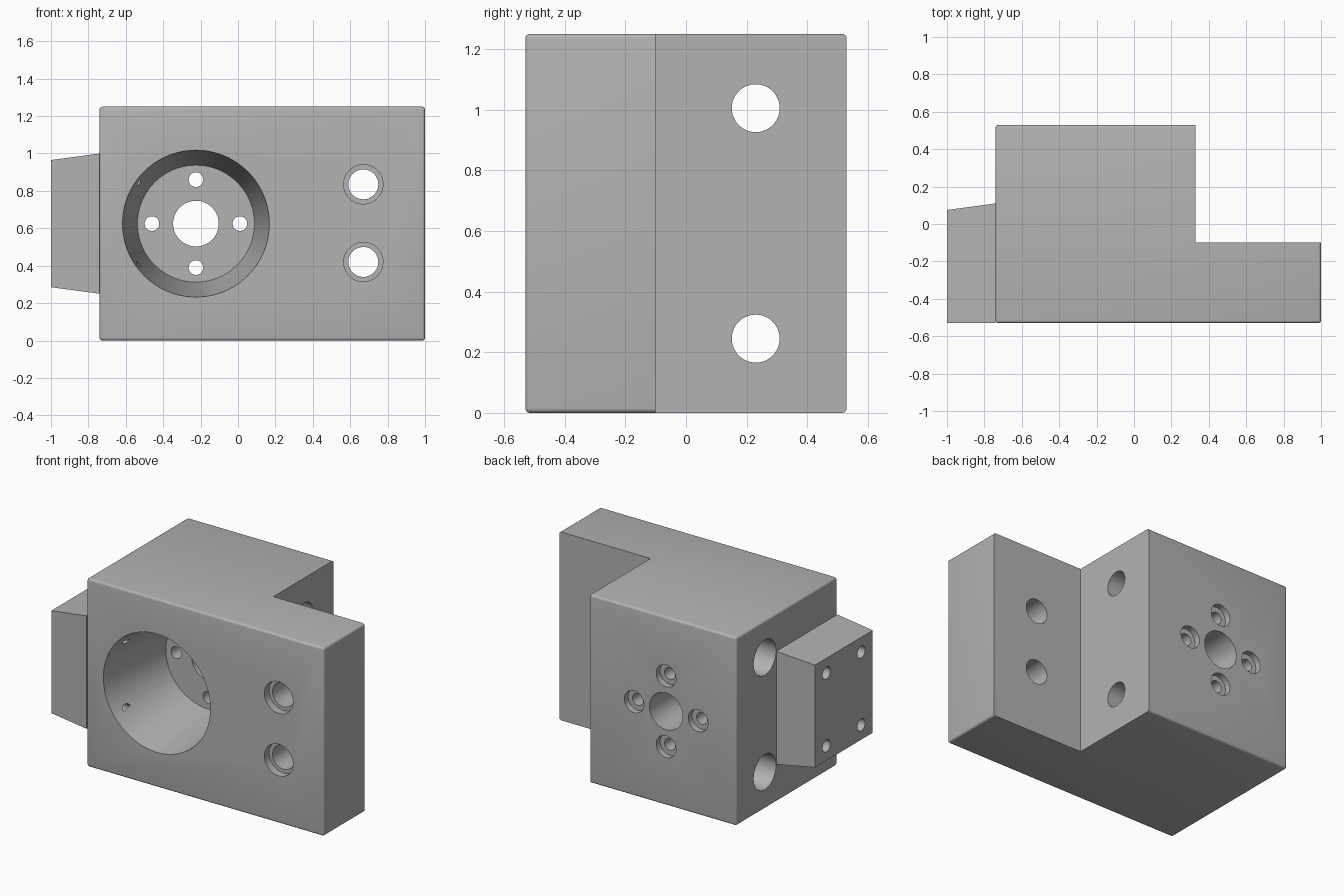
import bpy, bmesh, math
from mathutils import Vector, Matrix

old = bpy.data.objects.get("Cube")
if old:
    bpy.data.objects.remove(old, do_unlink=True)

grey = bpy.data.materials.new("machined grey")
grey.use_nodes = True
colour = (0.45, 0.45, 0.45, 1)
grey.diffuse_color = colour
grey.node_tree.nodes["Principled BSDF"].inputs["Base Color"].default_value = colour

LEFT, RIGHT, STEP_X = -0.74, 1.0, 0.33
FRONT, BACK, STEP_Y = -0.53, 0.53, -0.10
HEIGHT, EDGE = 1.25, 0.015
BORE_X, BORE_Z = -0.225, 0.625


def add_object(name, bm):
    bmesh.ops.recalc_face_normals(bm, faces=bm.faces)
    mesh = bpy.data.meshes.new(name)
    bm.to_mesh(mesh)
    bm.free()
    mesh.materials.append(grey)
    obj = bpy.data.objects.new(name, mesh)
    bpy.context.collection.objects.link(obj)
    return obj


def hole_cutter(name, axis, x, y, z, profile, sides=48):
    """Closed turned solid; profile lists (position along axis, radius)."""
    bm = bmesh.new()
    rings = []
    for along, radius in profile:
        ring = []
        for i in range(sides):
            a = math.tau * i / sides
            u, v = radius * math.cos(a), radius * math.sin(a)
            co = (along, y + u, z + v) if axis == "X" else (x + u, along, z + v)
            ring.append(bm.verts.new(co))
        rings.append(ring)
    for a, b in zip(rings, rings[1:]):
        for i in range(sides):
            j = (i + 1) % sides
            bm.faces.new((a[i], a[j], b[j], b[i]))
    bm.faces.new(rings[0])
    bm.faces.new(rings[-1])
    obj = add_object(name, bm)
    obj.hide_render = True
    return obj


def cut_and_shade(obj, cutters):
    for cutter in cutters:
        mod = obj.modifiers.new(cutter.name, "BOOLEAN")
        mod.object = cutter
        mod.solver = "EXACT"
    bpy.context.view_layer.update()
    graph = bpy.context.evaluated_depsgraph_get()
    mesh = bpy.data.meshes.new_from_object(obj.evaluated_get(graph))
    obj.modifiers.clear()
    obj.data = mesh
    bpy.ops.object.select_all(action="DESELECT")
    obj.select_set(True)
    bpy.context.view_layer.objects.active = obj
    bpy.ops.object.shade_smooth_by_angle(angle=math.radians(30))


# L-shaped block
bm = bmesh.new()
outline = [(LEFT, FRONT), (RIGHT, FRONT), (RIGHT, STEP_Y),
           (STEP_X, STEP_Y), (STEP_X, BACK), (LEFT, BACK)]
base = bm.faces.new([bm.verts.new((x, y, 0)) for x, y in outline])
top = bmesh.ops.extrude_face_region(bm, geom=[base])["geom"]
bmesh.ops.translate(bm, vec=(0, 0, HEIGHT),
                    verts=[v for v in top if isinstance(v, bmesh.types.BMVert)])


# Rounded outer edges; the step keeps its sharp edges
def is_rounded(edge):
    a, b = (v.co for v in edge.verts)
    mid = (a + b) / 2
    if abs(a.z - b.z) > 0.1:
        return mid.x < LEFT + 0.01 or mid.y < FRONT + 0.01
    return (mid.x < LEFT + 0.01 or mid.x > RIGHT - 0.01
            or mid.y < FRONT + 0.01 or mid.y > BACK - 0.01)


bmesh.ops.bevel(bm, geom=[e for e in bm.edges if is_rounded(e)], offset=EDGE,
                segments=4, profile=0.5, affect="EDGES")
block = add_object("main_block", bm)

# Tapered side boss, flush with the front
bm = bmesh.new()
ends = []
for x, y_back, z_low, z_high in ((LEFT, 0.11, 0.25, 1.0), (-1, 0.075, 0.285, 0.965)):
    ends.append([bm.verts.new((x, y, z)) for y, z in
                 ((FRONT, z_low), (y_back, z_low), (y_back, z_high), (FRONT, z_high))])
bm.faces.new(ends[0])
bm.faces.new(ends[1])
for i in range(4):
    j = (i + 1) % 4
    bm.faces.new((ends[0][i], ends[0][j], ends[1][j], ends[1][i]))
boss = add_object("side_boss", bm)

# Tapered bore with a central through hole
block_cuts = [hole_cutter("bore_cutter", "Y", BORE_X, 0, BORE_Z,
              [(-0.6, 0.403), (0.01, 0.3125), (0.01, 0.122), (0.6, 0.122)], 96)]

# Ring of four bolt holes, recessed on the back
for i in range(4):
    a = i * math.pi / 2
    block_cuts.append(hole_cutter("bolt_cutter", "Y", BORE_X + 0.235 * math.cos(a), 0,
                      BORE_Z + 0.235 * math.sin(a),
                      [(-0.1, 0.039), (0.49, 0.039), (0.49, 0.072), (0.6, 0.072)]))

# Flange holes, recessed on the front
for z in (0.42, 0.835):
    block_cuts.append(hole_cutter("flange_cutter", "Y", 0.67, 0, z,
                      [(-0.6, 0.105), (-0.48, 0.105), (-0.48, 0.08), (0, 0.08)]))

# Long cross holes, wider on the boss side
for z in (0.245, 1.005):
    block_cuts.append(hole_cutter("cross_cutter", "X", 0, 0.23, z,
                      [(-0.8, 0.117), (-0.4, 0.117), (-0.4, 0.079), (0.4, 0.079)]))

# Screw holes running through the boss into the block
screw_cuts = [hole_cutter("screw_cutter", "X", 0, y, z, [(-1.1, 0.04), (-0.525, 0.04)])
              for y in (-0.41, -0.045) for z in (0.383, 0.867)]

cut_and_shade(block, block_cuts + screw_cuts)
cut_and_shade(boss, screw_cuts)
for cutter in block_cuts + screw_cuts:
    bpy.data.objects.remove(cutter, do_unlink=True)
